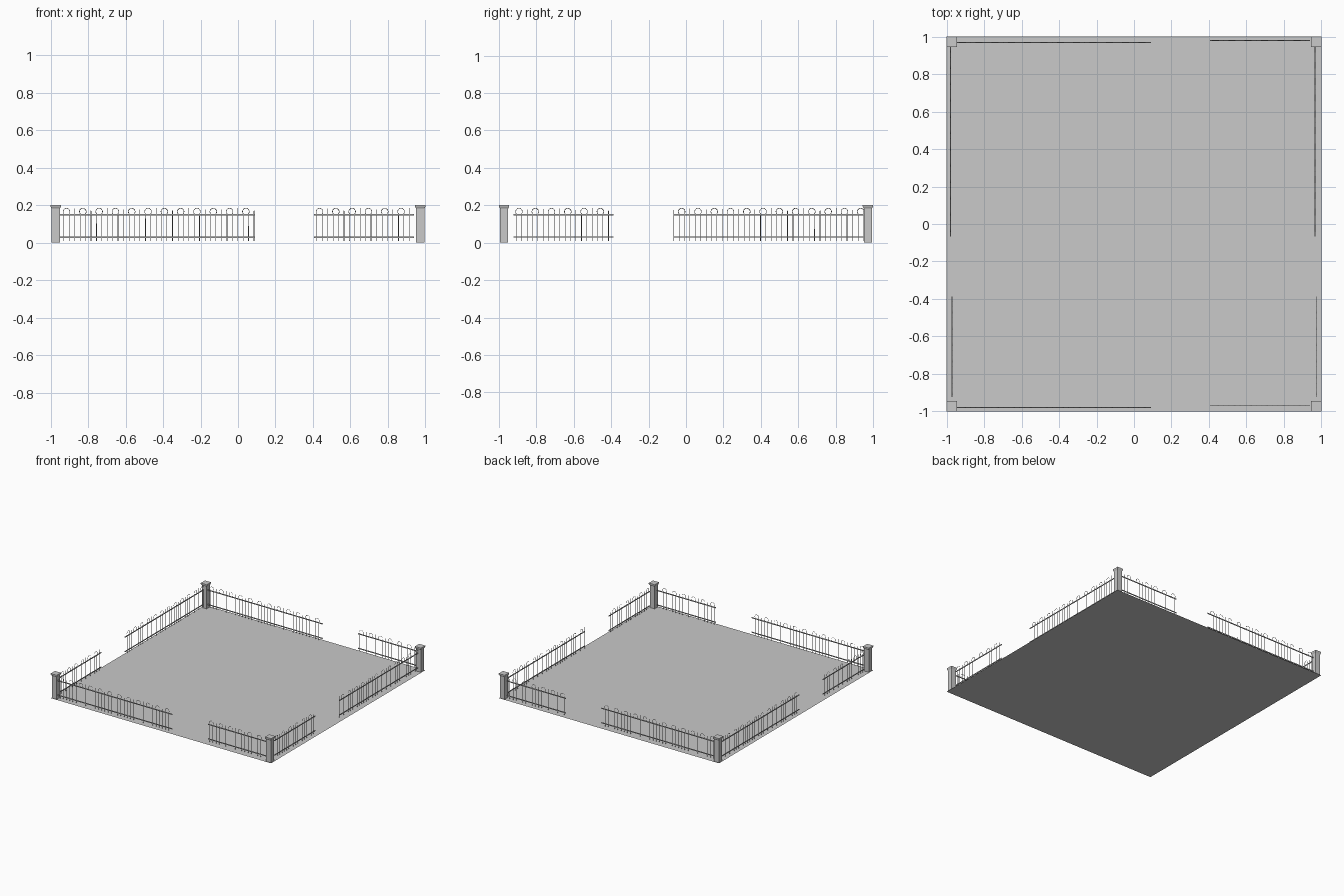
import bpy
import bmesh
from math import sin, cos, radians, pi
from mathutils import Matrix

cube = bpy.data.objects.get("Cube")
if cube:
    bpy.data.objects.remove(cube, do_unlink=True)


def material(name, value):
    mat = bpy.data.materials.new(name)
    mat.use_nodes = True
    colour = (value, value, value, 1)
    mat.diffuse_color = colour
    mat.node_tree.nodes["Principled BSDF"].inputs["Base Color"].default_value = colour
    return mat


GREY = material("plain_grey", 0.585)


def add_object(name, mesh):
    mesh.materials.clear()
    mesh.materials.append(GREY)
    obj = bpy.data.objects.new(name, mesh)
    bpy.context.collection.objects.link(obj)
    return obj


def mesh_from_bmesh(name, bm):
    mesh = bpy.data.meshes.new(name)
    bm.to_mesh(mesh)
    bm.free()
    return mesh


# Ground sheet
bm = bmesh.new()
bmesh.ops.create_grid(bm, x_segments=1, y_segments=1, size=1)
add_object("ground", mesh_from_bmesh("ground", bm))


# Square stone post lofted from (half width, height) rings, with a flared cap
def post_mesh():
    profile = [(0.0215, 0), (0.0215, 0.182), (0.0275, 0.193), (0.0275, 0.202)]
    bm = bmesh.new()
    rings = [[bm.verts.new((sx * w, sy * w, z))
              for sx, sy in ((-1, -1), (1, -1), (1, 1), (-1, 1))] for w, z in profile]
    for low, high in zip(rings, rings[1:]):
        for i in range(4):
            j = (i + 1) % 4
            bm.faces.new((low[i], low[j], high[j], high[i]))
    bm.faces.new(rings[-1])
    bm.faces.new(rings[0][::-1])
    return mesh_from_bmesh("post", bm)


for side, sx in (("left", 1), ("right", -1)):
    for end, sy in (("front", -1), ("back", 1)):
        post = add_object(f"{end}_{side}_post", post_mesh())
        post.location = (sx * 0.9725, sy * 0.9725, 0)


# Iron fence panel running along local x from 0
PERIOD = 0.087
HOOP_R, HOOP_Z = 0.018, 0.166


def hoop_picket(x):
    """Two bars joined by a horseshoe arch."""
    arc = [radians(-40 + 260 * i / 12) for i in range(13)]
    points = [(x + HOOP_R * cos(a), HOOP_Z + HOOP_R * sin(a), 1) for a in arc]
    return [(points[0][0], 0.01, 1)] + points + [(points[-1][0], 0.01, 1)]


def spike_picket(x):
    """Straight bar with a pointed tip."""
    return [(x, 0.01, 1), (x, 0.168, 1), (x, 0.185, 0.15)]


def panel_mesh(length, hoops, first):
    curve = bpy.data.curves.new("pickets", "CURVE")
    curve.dimensions = "3D"
    curve.bevel_depth = 0.0016
    curve.bevel_resolution = 0
    curve.use_fill_caps = True
    pickets = []
    for i in range(hoops):
        x = first + i * PERIOD
        pickets += [hoop_picket(x), spike_picket(x + PERIOD / 2)]
    if first > PERIOD / 2:
        pickets.append(spike_picket(first - PERIOD / 2))
    for path in pickets:
        spline = curve.splines.new("POLY")
        spline.points.add(len(path) - 1)
        for point, (x, z, radius) in zip(spline.points, path):
            point.co = (x, 0, z, 1)
            point.radius = radius
    helper = bpy.data.objects.new("pickets", curve)
    bpy.context.collection.objects.link(helper)
    bpy.context.view_layer.update()
    graph = bpy.context.evaluated_depsgraph_get()
    mesh = bpy.data.meshes.new_from_object(helper.evaluated_get(graph))
    bpy.data.objects.remove(helper, do_unlink=True)
    # Two flat rails
    bm = bmesh.new()
    bm.from_mesh(mesh)
    for z in (0.03, 0.149):
        bmesh.ops.create_cube(bm, size=1, matrix=Matrix.Translation((length / 2, 0, z))
                              @ Matrix.Diagonal((length, 0.005, 0.007, 1)))
    bm.to_mesh(mesh)
    bm.free()
    return mesh


LONG = (1.05, 12, 0.045)
SHORT = (0.535, 6, 0.03)
panels = [
    ("front_long_fence", LONG, (-0.96, -0.978), 0),
    ("front_short_fence", SHORT, (0.405, -0.967), 0),
    ("back_long_fence", LONG, (-0.96, 0.968), 0),
    ("back_short_fence", SHORT, (0.405, 0.979), 0),
    ("right_long_fence", LONG, (-0.98, -0.068), pi / 2),
    ("right_short_fence", SHORT, (-0.97, -0.923), pi / 2),
    ("left_long_fence", LONG, (0.966, -0.068), pi / 2),
    ("left_short_fence", SHORT, (0.975, -0.923), pi / 2),
]
for name, shape, (x, y), turn in panels:
    fence = add_object(name, panel_mesh(*shape))
    fence.location = (x, y, 0)
    fence.rotation_euler.z = turn
